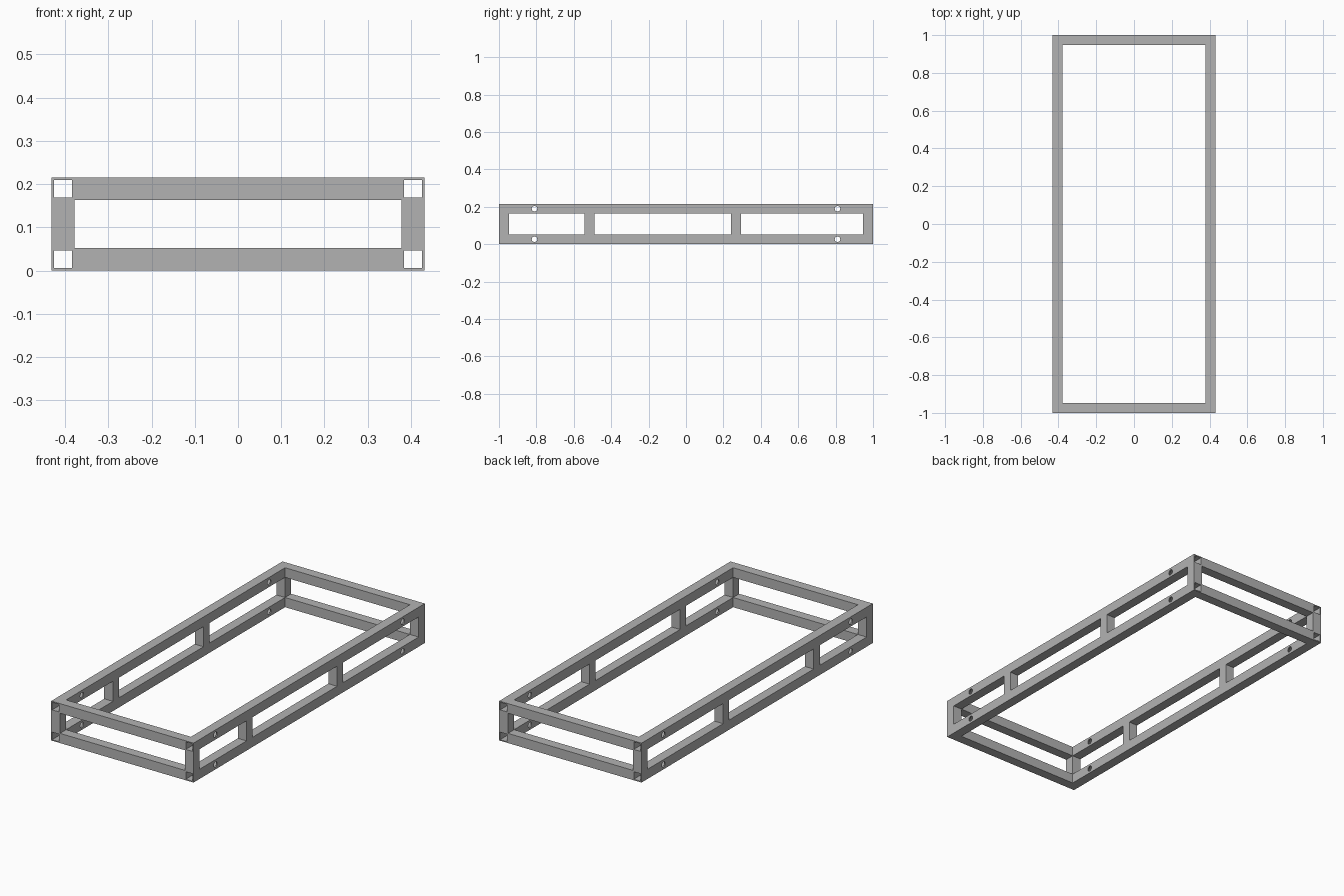
import bpy
import bmesh
from mathutils import Matrix, Vector

if "Cube" in bpy.data.objects:
    bpy.data.objects.remove(bpy.data.objects["Cube"])

# Overall frame size and square tube section
WIDTH, LENGTH, HEIGHT = 0.862, 2.0, 0.216
TUBE, WALL = 0.053, 0.006
SIDE_X = (WIDTH - TUBE) / 2
END_Y = (LENGTH - TUBE) / 2
LOW_Z, HIGH_Z = TUBE / 2, HEIGHT - TUBE / 2

steel = bpy.data.materials.new("grey steel")
steel.use_nodes = True
colour = (0.45, 0.45, 0.45, 1)
steel.diffuse_color = colour
steel.node_tree.nodes["Principled BSDF"].inputs["Base Color"].default_value = colour


def finish(name, bm):
    bmesh.ops.recalc_face_normals(bm, faces=bm.faces)
    mesh = bpy.data.meshes.new(name)
    bm.to_mesh(mesh)
    bm.free()
    mesh.materials.append(steel)
    obj = bpy.data.objects.new(name, mesh)
    bpy.context.collection.objects.link(obj)
    return obj


def square_tube(name, axis, length, centre):
    """Hollow square tube, open at both ends, running along an axis."""
    bm = bmesh.new()
    corners = ((-1, -1), (1, -1), (1, 1), (-1, 1))
    loops = []
    for half in (TUBE / 2, TUBE / 2 - WALL):
        for end in (-length / 2, length / 2):
            loops.append([bm.verts.new((a * half, b * half, end)) for a, b in corners])
    outer_0, outer_1, inner_0, inner_1 = loops
    for first, second in ((outer_0, outer_1), (inner_0, inner_1),
                          (outer_0, inner_0), (outer_1, inner_1)):
        for i in range(4):
            j = (i + 1) % 4
            bm.faces.new((first[i], first[j], second[j], second[i]))
    turn = Vector((0, 0, 1)).rotation_difference(Vector(axis)).to_matrix().to_4x4()
    bm.transform(Matrix.Translation(centre) @ turn)
    return finish(name, bm)


def drill(obj, x, z):
    """Bolt holes right through a side rail."""
    bm = bmesh.new()
    for y in (-0.81, 0.81):
        place = Matrix.Translation((x, y, z)) @ Matrix.Rotation(1.5707963, 4, "Y")
        bmesh.ops.create_cone(bm, cap_ends=True, segments=24, radius1=0.015,
                              radius2=0.015, depth=0.1, matrix=place)
    cutter = finish("hole_cutter", bm)
    cutter.hide_render = True
    cut = obj.modifiers.new("bolt holes", "BOOLEAN")
    cut.object = cutter
    cut.operation = "DIFFERENCE"
    cut.solver = "EXACT"
    bpy.context.view_layer.objects.active = obj
    bpy.ops.object.modifier_apply(modifier=cut.name)
    bpy.data.objects.remove(cutter)


# Long side rails with open ends and bolt holes
for side, sx in (("left", 1), ("right", -1)):
    for level, z in (("lower", LOW_Z), ("upper", HIGH_Z)):
        rail = square_tube(f"{level}_{side}_rail", (0, 1, 0), LENGTH, (sx * SIDE_X, 0, z))
        drill(rail, sx * SIDE_X, z)

    # Uprights between the rails
    for label, y in (("front_post", -END_Y), ("front_middle_post", -0.515),
                     ("back_middle_post", 0.268), ("back_post", END_Y)):
        square_tube(f"{side}_{label}", (0, 0, 1), HEIGHT - 2 * TUBE,
                    (sx * SIDE_X, y, HEIGHT / 2))

# Cross rails closing the two ends
for end, sy in (("front", -1), ("back", 1)):
    for level, z in (("lower", LOW_Z), ("upper", HIGH_Z)):
        square_tube(f"{level}_{end}_rail", (1, 0, 0), WIDTH - 2 * TUBE, (0, sy * END_Y, z))
